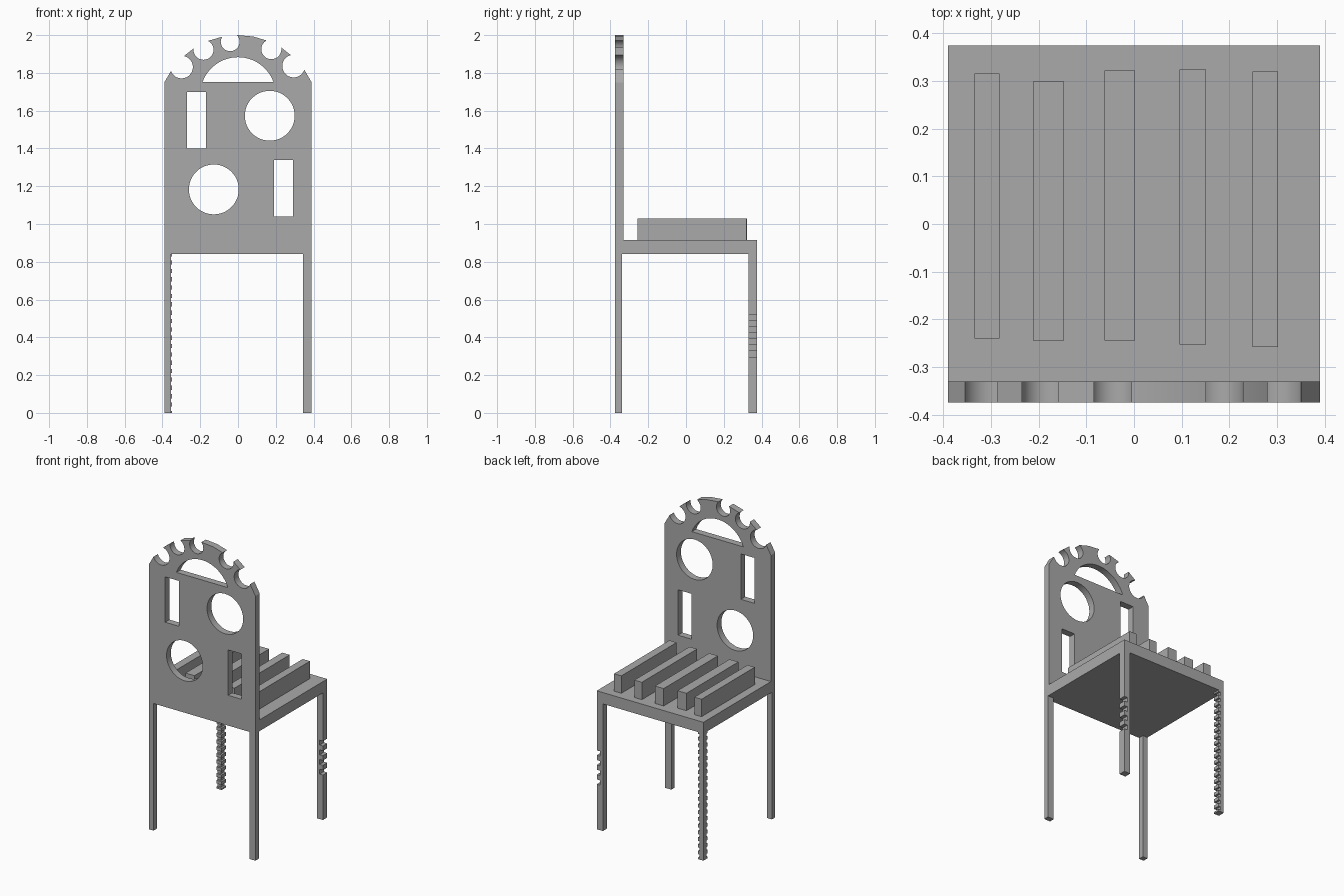
import bpy, bmesh
from math import sin, cos, pi, radians
from mathutils import Vector

old = bpy.data.objects.get("Cube")
if old:
    bpy.data.objects.remove(old, do_unlink=True)

grey = bpy.data.materials.new("plain grey")
grey.use_nodes = True
grey.diffuse_color = (0.4, 0.4, 0.4, 1)
grey.node_tree.nodes["Principled BSDF"].inputs["Base Color"].default_value = (0.4, 0.4, 0.4, 1)


def add_prism(bm, points, y0, y1):
    """Extrude an x-z outline from y0 to y1."""
    face = bm.faces.new([bm.verts.new((x, y0, z)) for x, z in points])
    new = bmesh.ops.extrude_face_region(bm, geom=[face])["geom"]
    verts = [v for v in new if isinstance(v, bmesh.types.BMVert)]
    bmesh.ops.translate(bm, verts=verts, vec=Vector((0, y1 - y0, 0)))


def prisms(name, outlines, y0, y1):
    bm = bmesh.new()
    for points in outlines:
        add_prism(bm, points, y0, y1)
    bmesh.ops.recalc_face_normals(bm, faces=bm.faces)
    mesh = bpy.data.meshes.new(name)
    bm.to_mesh(mesh)
    bm.free()
    mesh.materials.append(grey)
    obj = bpy.data.objects.new(name, mesh)
    bpy.context.collection.objects.link(obj)
    return obj


def rect(x0, x1, z0, z1):
    return [(x0, z0), (x1, z0), (x1, z1), (x0, z1)]


def arc(x, z, r, a0, a1, n):
    """Points on an arc, angles in degrees from the +x axis."""
    return [(x + r * cos(radians(a0 + (a1 - a0) * i / n)),
             z + r * sin(radians(a0 + (a1 - a0) * i / n))) for i in range(n + 1)]


def circle(x, z, r, n=48):
    return arc(x, z, r, 0, 360, n)[:-1]


def box(name, x0, x1, y0, y1, z0, z1):
    return prisms(name, [rect(x0, x1, z0, z1)], y0, y1)


def cut(obj, cutters):
    """Subtract the cutters, bake the result and remove them."""
    for c in cutters:
        mod = obj.modifiers.new("cut", "BOOLEAN")
        mod.operation, mod.solver, mod.object = "DIFFERENCE", "EXACT", c
    bpy.context.view_layer.update()
    evaluated = obj.evaluated_get(bpy.context.evaluated_depsgraph_get())
    mesh = bpy.data.meshes.new_from_object(evaluated)
    obj.modifiers.clear()
    obj.data = mesh
    for c in cutters:
        bpy.data.objects.remove(c, do_unlink=True)


W, D = 0.39, 0.375            # half width and half depth
SEAT_Z0, SEAT_Z1 = 0.84, 0.915

# Seat panel
box("seat", -W, W, -0.33, D, SEAT_Z0, SEAT_Z1)

# Raised slats: x0, x1, y0, y1
slats = [(-0.335, -0.282, -0.24, 0.316), (-0.212, -0.147, -0.245, 0.299),
         (-0.062, 0.002, -0.245, 0.322), (0.096, 0.151, -0.253, 0.324),
         (0.249, 0.302, -0.258, 0.32)]
for i, s in enumerate(slats):
    box(f"seat_slat_{i + 1}", *s, SEAT_Z1, 1.03)

# Arched backrest with shaped openings
crown_z, crown_r = 1.571, 0.429
outline = [(-W, SEAT_Z0), (W, SEAT_Z0)] + arc(0, crown_z, crown_r, 24.6, 155.4, 12)
backrest = prisms("backrest", [outline], -D, -0.33)
openings = [rect(-0.27, -0.17, 1.40, 1.70), rect(0.19, 0.29, 1.04, 1.34),
            circle(0.168, 1.573, 0.132), circle(-0.128, 1.183, 0.132),
            arc(0, 1.683, 0.2, 20, 160, 28)]
# Round bites along the crown: angle from vertical, radius
for angle, r in [(-49, 0.06), (-27.5, 0.053), (-6, 0.05), (26.5, 0.053), (48, 0.06)]:
    a = radians(angle)
    openings.append(circle(0.396 * sin(a), crown_z + 0.396 * cos(a), r, 32))
cut(backrest, [prisms("cutter", [o], -0.5, -0.2) for o in openings])

# Plain front legs
box("front_left_leg", 0.345, W, -D, -0.34, 0, SEAT_Z0)
box("front_right_leg", -W, -0.355, -D, -0.34, 0, SEAT_Z0)

# Back leg with four square notches on its outer side
back_left = box("back_left_leg", 0.345, W, 0.33, D, 0, SEAT_Z0)
notches = [rect(0.366, 0.45, z, z + 0.032) for z in (0.297, 0.361, 0.425, 0.489)]
cut(back_left, [prisms("cutter", notches, 0.3, 0.4)])

# Back leg with grooves along two inner sides
back_right = box("back_right_leg", -W, -0.35, 0.33, D, 0, SEAT_Z0)
pitch = SEAT_Z0 / 19
levels = [pitch * (i + 0.25) for i in range(19)]
side = [rect(-0.363, -0.3, z, z + pitch / 2) for z in levels]
front = [rect(-0.45, -0.3, z, z + pitch / 2) for z in levels]
cut(back_right, [prisms("cutter", side, 0.3, 0.4), prisms("cutter", front, 0.3, 0.343)])

# Smooth the curved walls, keep the edges sharp
for obj in bpy.context.view_layer.objects:
    obj.select_set(obj is backrest)
bpy.context.view_layer.objects.active = backrest
bpy.ops.object.shade_smooth_by_angle(angle=radians(20))
